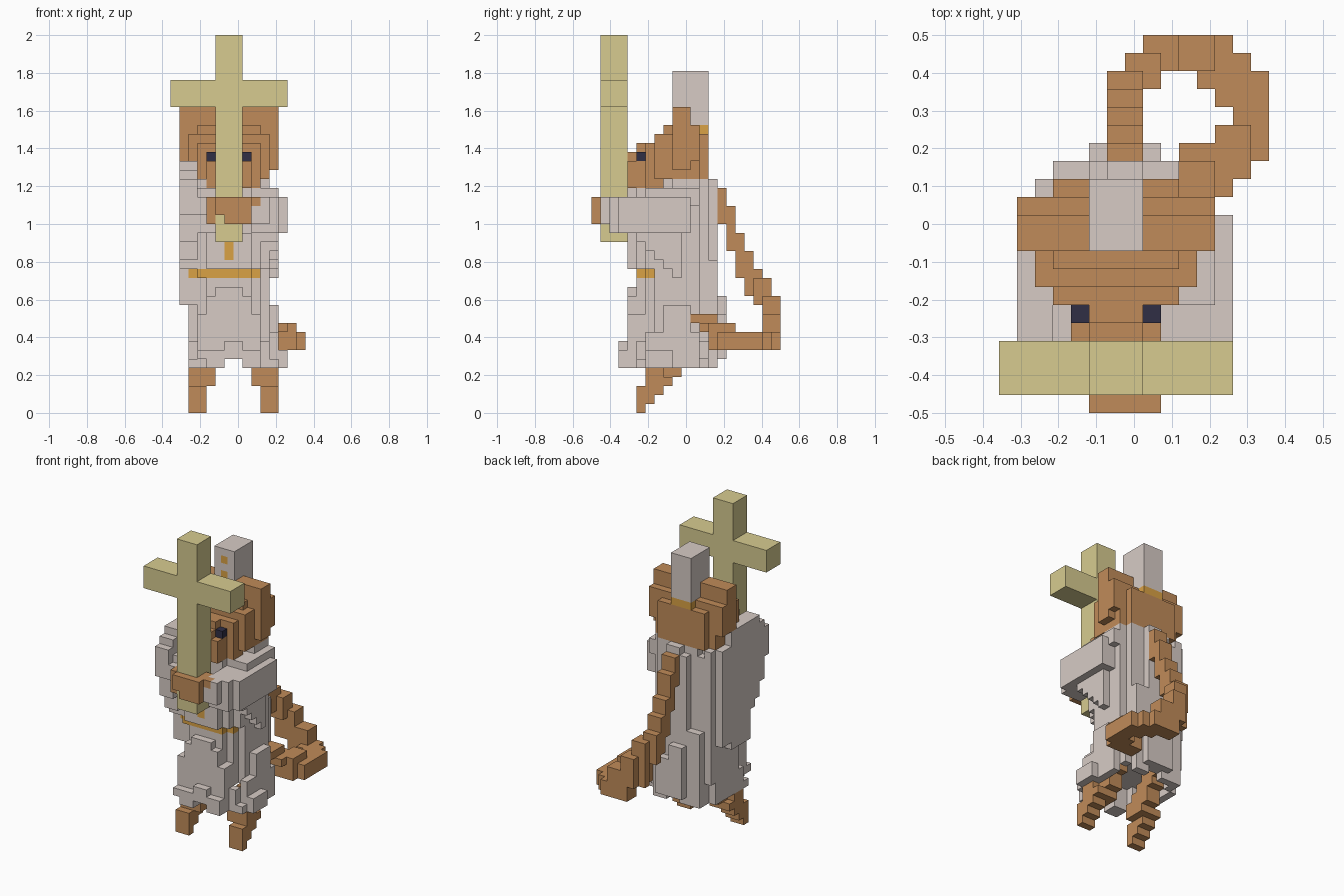
import bpy
import bmesh
from mathutils import Vector

if "Cube" in bpy.data.objects:
    bpy.data.objects.remove(bpy.data.objects["Cube"])

# The figure is built of cubes; a box is (x0, x1, y0, y1, z0, z1) in cube units
UNIT = 2 / 42
ORIGIN = Vector((-7.5, -10.5, 0))
occupied = set()
parts = []


def make_material(name, rgb):
    material = bpy.data.materials.new(name)
    material.use_nodes = True
    colour = (*rgb, 1)
    material.diffuse_color = colour
    for node in material.node_tree.nodes:
        if node.type == 'BSDF_PRINCIPLED':
            node.inputs["Base Color"].default_value = colour
    return material


fur = make_material("brown fur", (.53, .26, .1))
cloth = make_material("grey cloth", (.68, .6, .56))
wood = make_material("pale wood", (.68, .6, .28))
gold = make_material("gold trim", (.7, .36, .06))
dark = make_material("dark eye", (.03, .028, .06))


def cells_of(boxes):
    return {(x, y, z) for x0, x1, y0, y1, z0, z1 in boxes
            for x in range(x0, x1)
            for y in range(y0, y1)
            for z in range(z0, z1)}


def part(name, material, boxes, hollow=()):
    """Claim the cells of a part that no earlier part has taken."""
    cells = cells_of(boxes) - cells_of(hollow) - occupied
    occupied.update(cells)
    parts.append((name, material, cells))


def mirrored(boxes, width=13):
    return [(width - b[1], width - b[0], *b[2:]) for b in boxes]


def rounded(x0, x1, y0, y1, z0, z1, middle=9):
    """A slab whose plan has stepped corners, narrower at the back."""
    boxes = []
    for step, back in enumerate((0, 1, 3)):
        boxes.append((x0 + step, x1 - step, y0 + 2 - step, middle, z0, z1))
        boxes.append((x0 + back, x1 - back, middle, y1 - 2 + step, z0, z1))
    return boxes


def build(name, material, cells):
    """Make a mesh of the outer faces of the cells."""
    bm = bmesh.new()
    for cell in cells:
        base = Vector(cell)
        for axis in range(3):
            for side in (0, 1):
                step = [0, 0, 0]
                step[axis] = 2 * side - 1
                if tuple(c + d for c, d in zip(cell, step)) in occupied:
                    continue
                u, v = Vector(), Vector()
                u[(axis + 1) % 3] = 1
                v[(axis + 2) % 3] = 1
                corner = base.copy()
                corner[axis] += side
                ring = [corner, corner + u, corner + u + v, corner + v]
                if not side:
                    ring.reverse()
                bm.faces.new([bm.verts.new((p + ORIGIN) * UNIT) for p in ring])
    bmesh.ops.remove_doubles(bm, verts=bm.verts, dist=UNIT / 100)
    mesh = bpy.data.meshes.new(name)
    bm.to_mesh(mesh)
    bm.free()
    mesh.materials.append(material)
    bpy.context.collection.objects.link(bpy.data.objects.new(name, mesh))


# Staff with crossbar
part("cross_staff", wood, [(5, 8, 1, 4, 19, 42), (0, 13, 1, 4, 34, 37)])

# Gold details
part("hat_studs", gold, [(6, 7, 9, 10, z, z + 1) for z in (34, 36)])
part("hat_band", gold, [(5, 8, 12, 13, 31, 32)])
part("pendant", gold, [(6, 7, 4, 5, 17, 20)])
part("belt", gold, [(2, 10, 6, 7, 15, 16), (3, 9, 5, 6, 15, 16)])

# Hat
part("tall_hat", cloth, [(5, 8, 9, 13, 32, 38)])

# Eyes
eye = [(4, 5, 5, 6, 28, 29)]
part("eyes", dark, eye + mirrored(eye))

# Head, snout and back of the skull
part("head", fur, [
    (5, 8, 4, 5, 25, 29),
    (4, 9, 4, 6, 25, 28),
    (5, 8, 5, 6, 25, 30),
    (3, 10, 6, 8, 25, 30),
    (2, 11, 7, 9, 26, 31),
    (3, 10, 8, 11, 26, 32),
    (2, 11, 9, 12, 26, 31),
    (3, 10, 11, 13, 26, 31),
])

# Ears
ear = [(1, 5, 9, 11, 28, 34), (1, 4, 9, 12, 28, 32), (3, 5, 11, 12, 30, 32)]
part("right_ear", fur, ear)
part("left_ear", fur, mirrored(ear) + [(10, 12, 9, 11, 27, 28)])

# Hands wrapped round the staff
part("hands", fur, [
    (5, 9, 0, 1, 22, 24),
    (6, 9, 0, 1, 21, 22),
    (4, 5, 1, 3, 21, 24),
    (8, 9, 1, 3, 21, 24),
    (9, 10, 1, 2, 23, 24),
])

# Right sleeve, hanging in steps towards the elbow
right_sleeve = [(1, 3, 6, 10, 12, 28), (1, 3, 10, 12, 13, 26),
                (3, 5, 3, 6, 20, 25)]
for y, low, high in ((2, 22, 26), (3, 19, 27), (4, 17, 28), (5, 16, 28)):
    right_sleeve.append((1, 3, y, y + 1, low, high))
    right_sleeve.append((3, 5, y, y + 1, max(low, 20), high - 2))
part("right_sleeve", cloth, right_sleeve)

# Left sleeve, angled forward to the hands and drooping below the arm
left_sleeve = [(9, 10 + y, y, y + 1, max(20, 22 - y), 24) for y in (1, 2, 3)]
left_sleeve += [(9, 12, y, y + 1, 24 - y, 24) for y in range(4, 10)]
left_sleeve += [(9, 13, 4, 11, 20, 24), (10, 12, 6, 12, 23, 25)]
part("left_sleeve", cloth, left_sleeve)

# Legs, each a staircase leaning back up into the robe
leg = [(2, 4, 5, 6 + z, z, z + 1) for z in range(3)]
leg += [(2, 5, 6, 9, 3, 4), (3, 5, 6, 10, 4, 5), (2, 4, 6, 8, 4, 5)]
leg += [(3, 5, 2 + z, 5 + z, z, z + 1) for z in (5, 6, 7)]
part("right_leg", fur, leg)
part("left_leg", fur, mirrored(leg, 14))

# Tail: down from the upper back, then curling round to the left hip
tail = [(6, 8, y, y + 1, low, high) for y, low, high in (
    (14, 21, 25), (15, 18, 23), (16, 15, 20), (17, 13, 18), (18, 12, 16))]
tail += [
    (6, 7, 13, 14, 21, 25),
    (8, 9, 18, 19, 12, 15),
    (7, 9, 19, 20, 9, 15),
    (8, 10, 19, 21, 9, 13),
    (9, 12, 19, 21, 7, 11),
    (11, 13, 18, 21, 7, 9),
    (12, 14, 17, 20, 7, 9),
    (13, 15, 14, 19, 7, 9),
    (12, 14, 13, 16, 7, 10),
    (10, 13, 13, 15, 7, 10),
    (10, 13, 12, 14, 9, 10),
    (10, 12, 11, 14, 10, 11),
]
part("tail", fur, tail)

# Robe from hem to collar
robe = []
for box in ((2, 12, 4, 14, 6, 8), (2, 11, 5, 14, 8, 16),
            (2, 11, 4, 14, 16, 20), (2, 11, 5, 14, 20, 25),
            (3, 11, 8, 14, 25, 26)):
    robe += rounded(*box)
# Arched front panel and the ruffle below it
robe += [(edge, 13 - edge, 4, 7, 6, top)
         for edge, top in ((3, 11), (4, 13), (5, 14))]
robe += [(3, 6, 3, 4, 6, 7), (6, 8, 3, 4, 6, 8), (8, 10, 3, 4, 6, 7)]
# Side folds
robe += [(11, 12, 6, 12, 6, 9), (11, 12, 8, 11, 6, 12), (2, 3, 12, 13, 8, 26)]
# Back folds
robe += [(5, 7, 13, 15, 6, 13), (7, 9, 13, 15, 6, 11),
         (3, 5, 12, 14, 6, 15), (8, 10, 12, 14, 6, 17)]
# Hem split at the centre, and left fold
robe += [
    (2, 6, 5, 12, 5, 6),
    (4, 6, 3, 5, 5, 6),
    (8, 12, 5, 12, 5, 6),
    (8, 10, 3, 5, 5, 6),
    (3, 6, 12, 14, 5, 6),
    (8, 10, 12, 14, 5, 6),
    (12, 13, 6, 9, 5, 7),
]
part("robe", cloth, robe, [(3, 11, 6, 12, 5, 8), (4, 10, 5, 13, 5, 8)])

for item in parts:
    build(*item)
